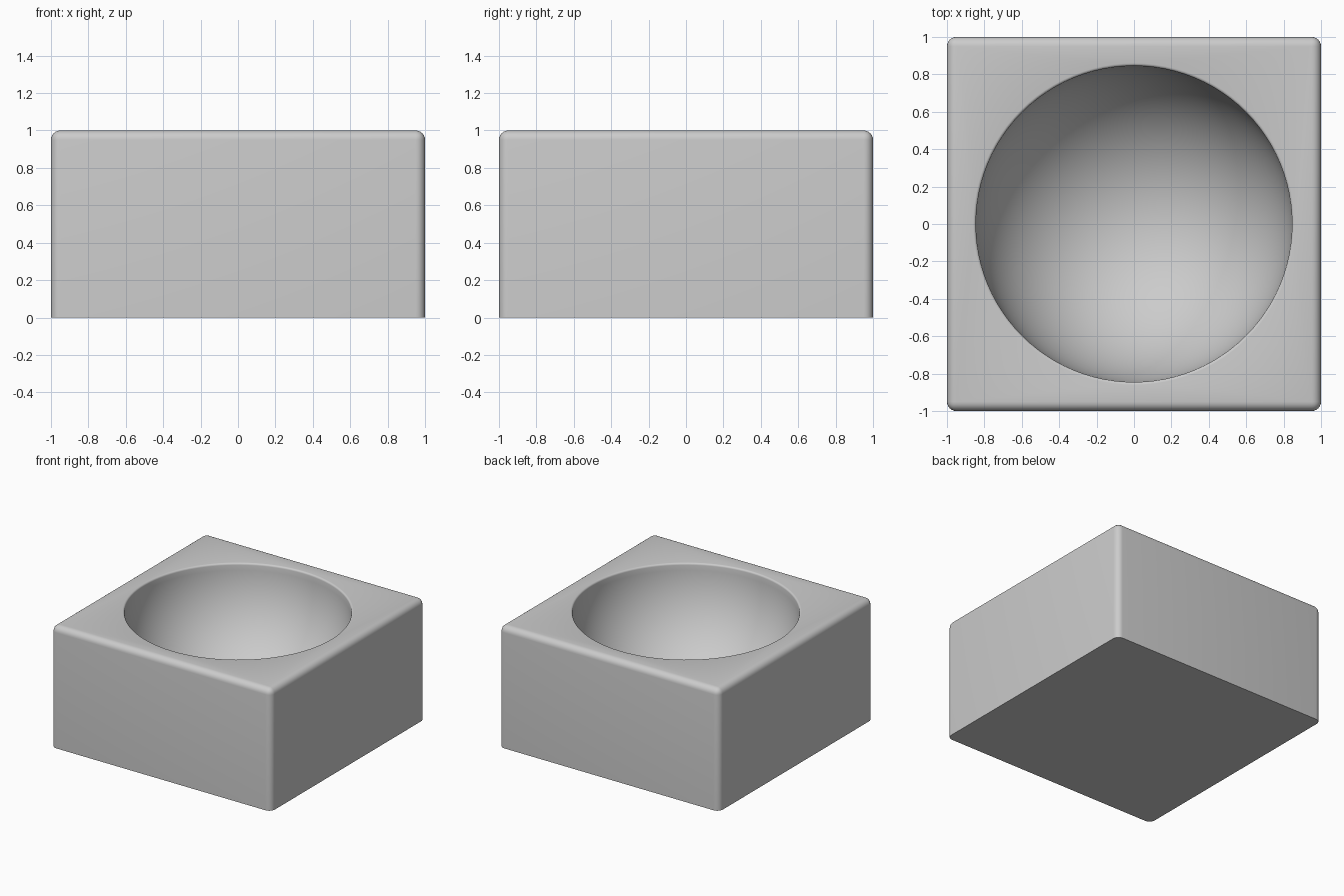
import bpy, bmesh, math

if "Cube" in bpy.data.objects:
    bpy.data.objects.remove(bpy.data.objects["Cube"])

def add_object(name, bm):
    mesh = bpy.data.meshes.new(name)
    bm.to_mesh(mesh)
    bm.free()
    obj = bpy.data.objects.new(name, mesh)
    bpy.context.collection.objects.link(obj)
    return obj

# Block: 2 x 2 x 1, rounded on every edge except around the base
bm = bmesh.new()
bmesh.ops.create_cube(bm, size=1)
for v in bm.verts:
    v.co = (v.co.x * 2, v.co.y * 2, v.co.z + 0.5)
edges = [e for e in bm.edges if any(v.co.z > 0.5 for v in e.verts)]
bmesh.ops.bevel(bm, geom=edges, offset=0.05, segments=6, profile=0.5, affect='EDGES')
block = add_object("hollowed_block", bm)

# Bowl cutter: hemisphere with a small soft lip, revolved around z
R, LIP = 0.845, 0.015
profile = [(R * math.sin(a), 1 - LIP - R * math.cos(a))
           for a in (math.pi / 2 * i / 32 for i in range(33))]
profile += [(R + LIP - LIP * math.cos(a), 1 - LIP + LIP * math.sin(a))
            for a in (math.pi / 2 * i / 4 for i in range(1, 4))]
profile += [(R + LIP, 1.0), (R + LIP, 1.2), (0, 1.2)]
bm = bmesh.new()
verts = [bm.verts.new((x, 0, z)) for x, z in profile]
line = [bm.edges.new(pair) for pair in zip(verts, verts[1:])]
bmesh.ops.spin(bm, geom=verts + line, cent=(0, 0, 0), axis=(0, 0, 1),
               angle=2 * math.pi, steps=96)
bmesh.ops.remove_doubles(bm, verts=bm.verts, dist=1e-4)
bmesh.ops.recalc_face_normals(bm, faces=bm.faces)
cutter = add_object("bowl_cutter", bm)
cutter.hide_render = True
cutter.hide_set(True)

# Carve the bowl and smooth the shading
cut = block.modifiers.new("bowl", 'BOOLEAN')
cut.operation, cut.object, cut.solver = 'DIFFERENCE', cutter, 'EXACT'
bpy.context.view_layer.objects.active = block
block.select_set(True)
bpy.ops.object.modifier_apply(modifier=cut.name)
bpy.data.objects.remove(cutter)
bpy.ops.object.shade_smooth_by_angle(angle=math.radians(40))
